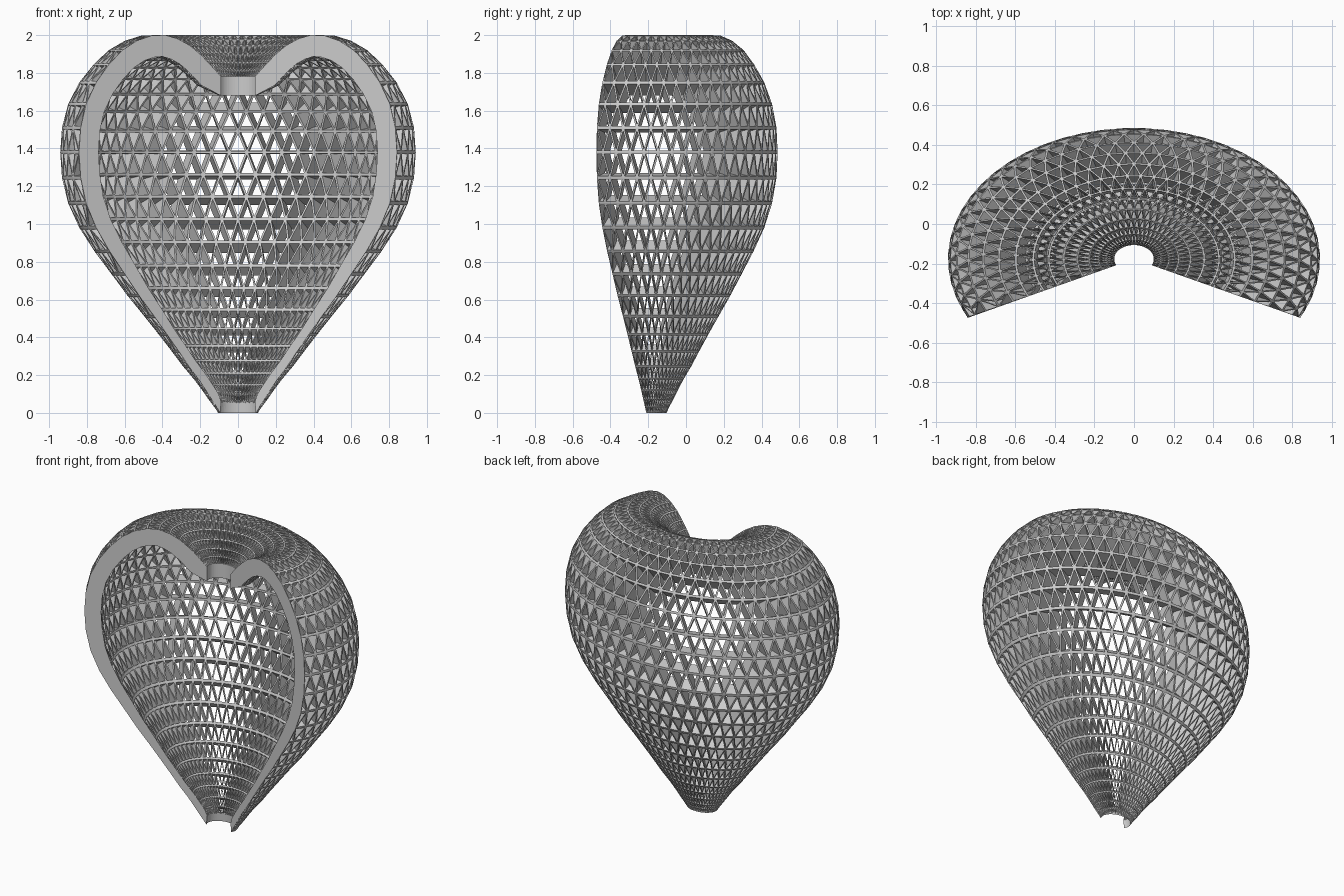
import bpy, bmesh, math
from mathutils import Vector

if "Cube" in bpy.data.objects:
    bpy.data.objects.remove(bpy.data.objects["Cube"])

# Heart half-profile (radius, height), one point per lattice ring
PROFILE = [(.105, 0), (.125, .03), (.155, .07), (.19, .12), (.235, .18), (.29, .245),
           (.35, .325), (.42, .415), (.495, .51), (.585, .62), (.67, .735), (.76, .855),
           (.84, .98), (.90, 1.11), (.932, 1.245), (.942, 1.38), (.932, 1.51), (.90, 1.635),
           (.84, 1.75), (.765, 1.845), (.685, 1.92), (.60, 1.97), (.51, 1.998), (.43, 2.0),
           (.355, 1.98), (.285, 1.945), (.225, 1.90), (.175, 1.855), (.135, 1.815), (.10, 1.78)]
SEGS = 36                       # triangles per ring
A0, A1 = math.radians(-26.7), math.radians(206.7)
SQUASH, CY = .704, -.177        # depth ratio and axis position
KEEP = .80                      # opening size inside each triangle


def inner_profile(k):
    """Offset the outer profile inwards, thinner towards the tip."""
    a, b = PROFILE[max(k - 1, 0)], PROFILE[min(k + 1, len(PROFILE) - 1)]
    t = Vector((b[0] - a[0], b[1] - a[1])).normalized()
    r, z = PROFILE[k]
    d = .05 + .065 * min(1, max(0, (z - .4) / .8))
    if k == 0:
        return .1, .065
    if k == len(PROFILE) - 1:
        return .1, 1.68
    return max(.1, r - d * t.y), z + d * t.x


INNER = [inner_profile(k) for k in range(len(PROFILE))]


def point(k, u, inside):
    r, z = (INNER if inside else PROFILE)[k]
    a = A0 + (A1 - A0) * u / SEGS
    return Vector((r * math.cos(a), CY + SQUASH * r * math.sin(a), z))


def ring(k):
    """Column positions; odd rings are shifted half a cell and closed at both ends."""
    if k % 2 == 0:
        return [float(j) for j in range(SEGS + 1)]
    return [0.0] + [j + .5 for j in range(SEGS)] + [float(SEGS)]


bm = bmesh.new()


def quad(*pts):
    bm.faces.new([bm.verts.new(p) for p in pts])


def cell(corners):
    """Deep triangular cell: outer frame, inner frame and the three walls."""
    out = [point(k, u, False) for k, u in corners]
    inn = [point(k, u, True) for k, u in corners]
    co, ci = sum(out, Vector()) / 3, sum(inn, Vector()) / 3
    so = [co + (p - co) * KEEP for p in out]
    si = [ci + (p - ci) * KEEP for p in inn]
    for i in range(3):
        j = (i + 1) % 3
        quad(out[i], out[j], so[j], so[i])
        quad(inn[j], inn[i], si[i], si[j])
        quad(so[i], so[j], si[j], si[i])


# Triangular lattice between neighbouring rings
for k in range(len(PROFILE) - 1):
    low, high = ring(k), ring(k + 1)
    i = j = 0
    while i < len(low) - 1 or j < len(high) - 1:
        step_low = j == len(high) - 1 or (
            i < len(low) - 1 and low[i + 1] < high[j + 1]) or (
            i < len(low) - 1 and low[i + 1] == high[j + 1] and k % 2 == 1)
        if step_low:
            cell([(k, low[i]), (k, low[i + 1]), (k + 1, high[j])])
            i += 1
        else:
            cell([(k, low[i]), (k + 1, high[j + 1]), (k + 1, high[j])])
            j += 1
    # Cut ends of the shell
    for u in (0, SEGS):
        quad(point(k, u, False), point(k + 1, u, False), point(k + 1, u, True), point(k, u, True))

# Rims of the tip opening and the top opening
for k in (0, len(PROFILE) - 1):
    cols = ring(k)
    for a, b in zip(cols, cols[1:]):
        quad(point(k, a, False), point(k, b, False), point(k, b, True), point(k, a, True))

bmesh.ops.remove_doubles(bm, verts=bm.verts, dist=.0001)
bmesh.ops.recalc_face_normals(bm, faces=bm.faces)
mesh = bpy.data.meshes.new("heart_lattice_shell")
bm.to_mesh(mesh)
bm.free()
bpy.context.collection.objects.link(bpy.data.objects.new("heart_lattice_shell", mesh))
